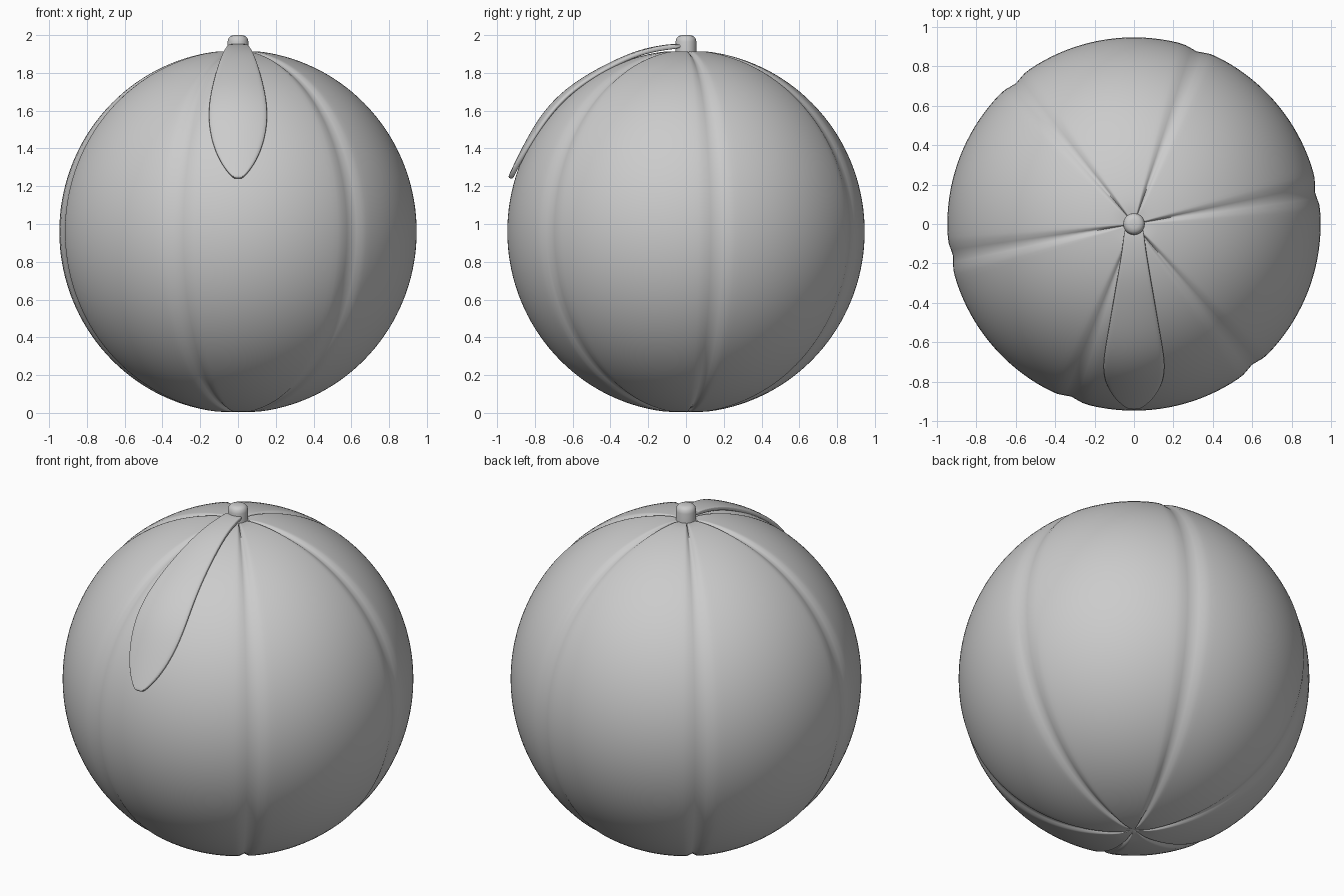
import bpy, bmesh, math
from mathutils import Vector

if "Cube" in bpy.data.objects:
    bpy.data.objects.remove(bpy.data.objects["Cube"])


def make_object(name, bm, angle=60):
    bmesh.ops.recalc_face_normals(bm, faces=bm.faces)
    mesh = bpy.data.meshes.new(name)
    bm.to_mesh(mesh)
    bm.free()
    obj = bpy.data.objects.new(name, mesh)
    bpy.context.collection.objects.link(obj)
    bpy.ops.object.select_all(action='DESELECT')
    obj.select_set(True)
    bpy.context.view_layer.objects.active = obj
    bpy.ops.object.shade_smooth_by_angle(angle=math.radians(angle))
    return obj


# Round body with six shallow meridian grooves and small dimples at the poles
bm = bmesh.new()
bmesh.ops.create_uvsphere(bm, u_segments=180, v_segments=72, radius=1)
for v in bm.verts:
    n = v.co.normalized()
    ring = math.hypot(n.x, n.y)
    lon = math.degrees(math.atan2(n.y, n.x)) - 10
    off = (lon + 30) % 60 - 30
    groove = 0.016 * math.exp(-(off / 2.8) ** 2) * min(1, ring / 0.1)
    dimple = 0.016 * math.exp(-(ring / 0.06) ** 2)
    r = 1 - groove - dimple
    v.co = Vector((n.x * 0.946 * r, n.y * 0.946 * r, 0.96 + n.z * 0.96 * r))
body = make_object("body", bm, 80)

# Short stem with a rounded top, revolved from a profile
profile = [(0, 1.88), (0.055, 1.88), (0.055, 1.965), (0.051, 1.983),
           (0.04, 1.995), (0.022, 2.0), (0, 2.0)]
bm = bmesh.new()
pts = [bm.verts.new((r, 0, z)) for r, z in profile]
edges = [bm.edges.new(p) for p in zip(pts, pts[1:])]
bmesh.ops.spin(bm, geom=pts + edges, axis=(0, 0, 1), cent=(0, 0, 0),
               angle=math.tau, steps=32)
bmesh.ops.remove_doubles(bm, verts=bm.verts, dist=0.0001)
stem = make_object("stem", bm, 50)

# Leaf draped over the front: y, z of the centre line and half width
spine = [(-0.02, 1.957, 0.05), (-0.12, 1.95, 0.06), (-0.25, 1.924, 0.082),
         (-0.40, 1.86, 0.108), (-0.55, 1.778, 0.133), (-0.667, 1.692, 0.153),
         (-0.76, 1.59, 0.162), (-0.825, 1.485, 0.15), (-0.875, 1.39, 0.122),
         (-0.912, 1.315, 0.083), (-0.936, 1.262, 0.042), (-0.943, 1.246, 0.016)]
across = 8
bm = bmesh.new()
rows = []
for i, (y, z, w) in enumerate(spine):
    a, b = spine[max(i - 1, 0)], spine[min(i + 1, len(spine) - 1)]
    t = Vector((0, b[0] - a[0], b[1] - a[1])).normalized()
    normal = Vector((0, t.z, -t.y))
    row = []
    for j in range(across + 1):
        u = 2 * j / across - 1
        drop = 0.024 * (u * w / 0.16) ** 2
        row.append(bm.verts.new(Vector((u * w, y, z)) - normal * drop))
    rows.append(row)
for r0, r1 in zip(rows, rows[1:]):
    for j in range(across):
        bm.faces.new((r0[j], r1[j], r1[j + 1], r0[j + 1]))
bmesh.ops.recalc_face_normals(bm, faces=bm.faces)
bm.normal_update()
if sum(f.normal.z for f in bm.faces) < 0:
    bmesh.ops.reverse_faces(bm, faces=bm.faces)
# Thicken the sheet downwards
bm.normal_update()
inward = {v: v.co - v.normal * 0.026 for v in bm.verts}
top_faces, border = list(bm.faces), [e for e in bm.edges if e.is_boundary]
low = {v: bm.verts.new(co) for v, co in inward.items()}
for f in top_faces:
    bm.faces.new([low[v] for v in reversed(f.verts)])
for e in border:
    p, q = e.verts
    bm.faces.new((p, q, low[q], low[p]))
leaf = make_object("leaf", bm, 60)
sub = leaf.modifiers.new("smooth", 'SUBSURF')
sub.levels = sub.render_levels = 2
